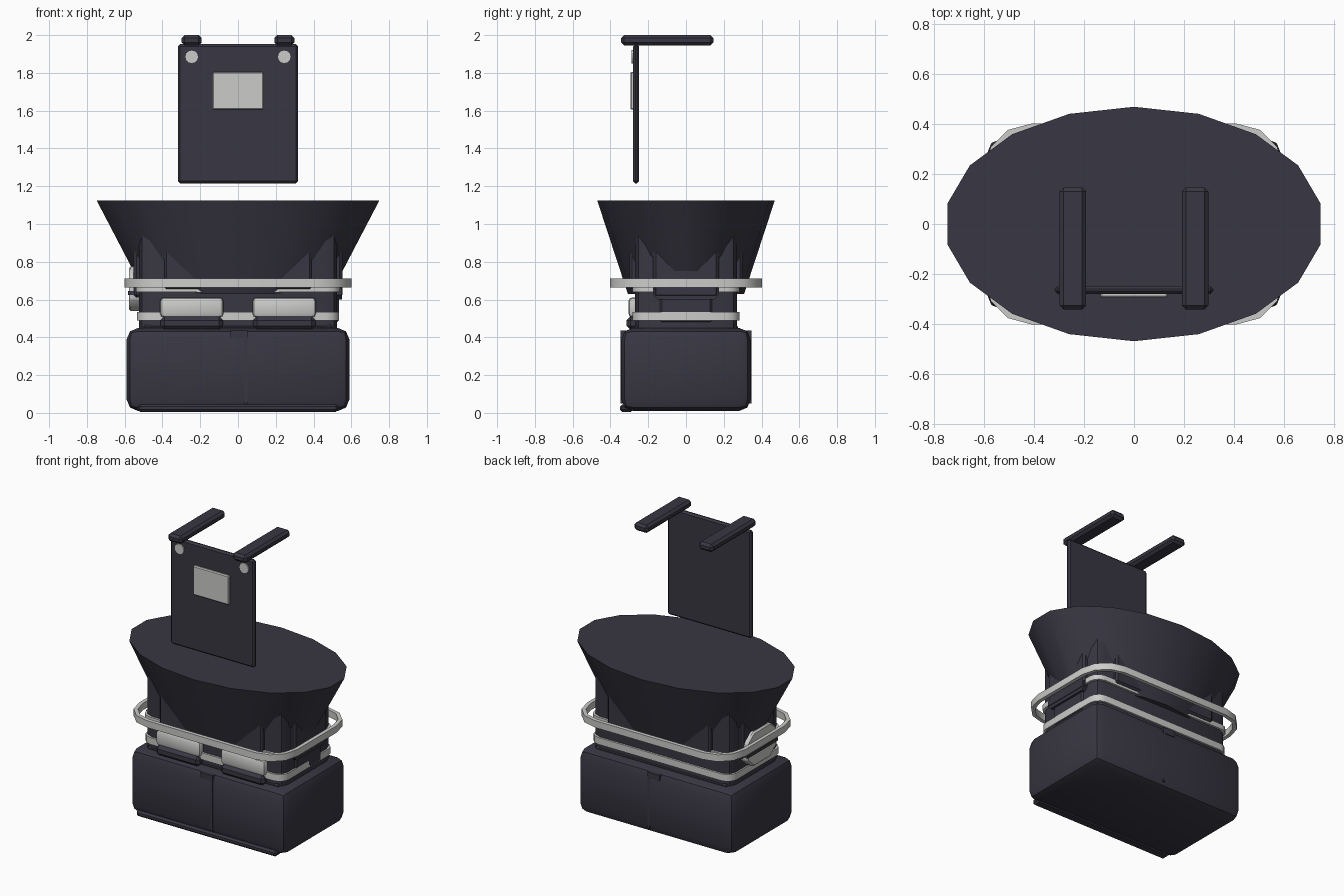
import bpy, bmesh, math

if "Cube" in bpy.data.objects:
    bpy.data.objects.remove(bpy.data.objects["Cube"])


def material(name, rgb):
    m = bpy.data.materials.new(name)
    m.diffuse_color = (*rgb, 1)
    m.use_nodes = True
    m.node_tree.nodes["Principled BSDF"].inputs["Base Color"].default_value = m.diffuse_color
    return m


DARK = material("dark slate", (0.040, 0.037, 0.054))
LIGHT = material("light grey", (0.60, 0.60, 0.59))


def finish(name, bm, mat, bevel=0, segments=1):
    bmesh.ops.recalc_face_normals(bm, faces=bm.faces)
    me = bpy.data.meshes.new(name)
    bm.to_mesh(me)
    bm.free()
    me.materials.append(mat)
    ob = bpy.data.objects.new(name, me)
    bpy.context.collection.objects.link(ob)
    bpy.context.view_layer.objects.active = ob
    ob.select_set(True)
    if bevel:
        mod = ob.modifiers.new("bevel", 'BEVEL')
        mod.width, mod.segments = bevel, segments
        bpy.ops.object.modifier_apply(modifier=mod.name)
    bpy.ops.object.shade_smooth_by_angle(angle=math.radians(35))
    ob.select_set(False)
    return ob


def box(name, x, y, z, mat=DARK, bevel=0, segments=1):
    """Box from (min, max) ranges."""
    bm = bmesh.new()
    bmesh.ops.create_cube(bm, size=1)
    for v in bm.verts:
        v.co = [r[0] if c < 0 else r[1] for c, r in zip(v.co, (x, y, z))]
    return finish(name, bm, mat, bevel, segments)


def prism(name, points, axis, lo, hi, mat=DARK, bevel=0):
    """Extrude a 2D outline along an axis."""
    def place(a, b, c):
        return {'x': (c, a, b), 'y': (a, c, b), 'z': (a, b, c)}[axis]
    bm = bmesh.new()
    ends = [[bm.verts.new(place(a, b, c)) for a, b in points] for c in (lo, hi)]
    n = len(points)
    for e in ends:
        bm.faces.new(e)
    for i in range(n):
        j = (i + 1) % n
        bm.faces.new((ends[0][i], ends[0][j], ends[1][j], ends[1][i]))
    return finish(name, bm, mat, bevel)


def rounded_outline(hx, hy, r, steps):
    pts = []
    for q, (sx, sy) in enumerate(((1, 1), (-1, 1), (-1, -1), (1, -1))):
        for i in range(steps + 1):
            a = math.pi / 2 * (q + i / steps)
            pts.append((sx * (hx - r) + r * math.cos(a), sy * (hy - r) + r * math.sin(a)))
    return pts


def band(name, hx, hy, r, z0, z1, wall, steps=3, mat=LIGHT):
    """Hollow rectangular hoop with rounded corners."""
    bm = bmesh.new()
    outer = rounded_outline(hx, hy, r, steps)
    inner = rounded_outline(hx - wall, hy - wall, r - wall, steps)
    loops = [[bm.verts.new((x, y, z)) for x, y in o]
             for o, z in ((outer, z0), (outer, z1), (inner, z1), (inner, z0))]
    n = len(outer)
    for k in range(4):
        a, b = loops[k], loops[(k + 1) % 4]
        for i in range(n):
            j = (i + 1) % n
            bm.faces.new((a[i], a[j], b[j], b[i]))
    return finish(name, bm, mat)


# Flared oval funnel with closed top
bm = bmesh.new()
levels = []
for z, s in ((0.63, 0.655), (1.125, 1.0)):
    levels.append([bm.verts.new((0.76 * s * math.cos(math.radians(10 + 20 * i)),
                                 0.47 * s * math.sin(math.radians(10 + 20 * i)), z))
                   for i in range(18)])
for i in range(18):
    j = (i + 1) % 18
    bm.faces.new((levels[0][i], levels[0][j], levels[1][j], levels[1][i]))
for lv in levels:
    bm.faces.new(lv)
finish("funnel", bm, DARK)

# Neck with walls that break through the funnel, plus raised wall panels
prism("neck", rounded_outline(0.525, 0.27, 0.06, 2), 'z', 0.42, 0.96)
for s, side in ((-1, "front"), (1, "back")):
    box(side + "_panel", (-0.39, 0.39), sorted((s * 0.2, s * 0.298)), (0.655, 0.88), bevel=0.012)
for s, side in ((-1, "left"), (1, "right")):
    box(side + "_panel", sorted((s * 0.45, s * 0.553)), (-0.175, 0.175), (0.61, 0.87), bevel=0.015)

# Lower body in two overlapping halves with a stepped seam
box("base_body", (-0.59, 0.59), (-0.343, 0.343), (0.01, 0.45), bevel=0.062, segments=2)
for s, side in ((-1, "front"), (1, "back")):
    prism(side + "_seam_tab", [(-0.04, 0.395), (0.035, 0.395), (0.035, 0.05), (0.05, 0.05),
                               (0.05, 0.435), (-0.04, 0.435)],
          'y', *sorted((s * 0.29, s * 0.346)))
box("bottom_lip", (-0.53, 0.53), (-0.35, -0.28), (0.005, 0.045), bevel=0.012)
box("base_collar", (-0.50, 0.50), (-0.275, 0.275), (0.43, 0.465), bevel=0.01)

# Light hoops around the neck
band("outer_hoop", 0.60, 0.403, 0.19, 0.665, 0.712, 0.026)
band("upper_neck_band", 0.54, 0.284, 0.07, 0.64, 0.675, 0.03)
band("lower_neck_band", 0.535, 0.283, 0.07, 0.488, 0.535, 0.03)

# Front pouches: light flap over a dark holder
for s, side in ((-1, "left"), (1, "right")):
    cx = s * 0.245
    box(side + "_pouch_flap", (cx - 0.168, cx + 0.168), (-0.305, -0.25), (0.505, 0.612),
        LIGHT, 0.022, 2)
    box(side + "_pouch_holder", (cx - 0.165, cx + 0.165), (-0.315, -0.25), (0.44, 0.51),
        bevel=0.02)

# Dark pouch on the right wall
box("side_pouch_body", (0.48, 0.535), (-0.14, 0.14), (0.48, 0.62), bevel=0.012)
prism("side_pouch_lid", [(-0.175, 0.66), (-0.175, 0.625), (-0.15, 0.60), (0.15, 0.60),
                         (0.175, 0.625), (0.175, 0.66)], 'x', 0.48, 0.55)

# Light eight-sided plate on the left wall
prism("left_wall_plate", [(-0.16, 0.60), (-0.09, 0.54), (0.09, 0.54), (0.16, 0.60),
                          (0.16, 0.72), (0.09, 0.775), (-0.09, 0.775), (-0.16, 0.72)],
      'x', -0.578, -0.50, LIGHT, 0.01)
box("left_plate_strap", (-0.583, -0.50), (-0.165, 0.165), (0.625, 0.645))

# Floating backboard with light badge plate and round studs
box("backboard", (-0.318, 0.318), (-0.28, -0.248), (1.215, 1.952), bevel=0.012)
box("badge_plate", (-0.135, 0.135), (-0.295, -0.275), (1.605, 1.805), LIGHT, 0.006)
for s, side in ((-1, "left"), (1, "right")):
    cx = s * 0.245
    prism(side + "_stud", [(cx + 0.036 * math.cos(math.tau * i / 12),
                            1.885 + 0.036 * math.sin(math.tau * i / 12)) for i in range(12)],
          'y', -0.288, -0.275, LIGHT)
    # Shoulder bars running back from the board
    box(side + "_shoulder_bar", (cx - 0.053, cx + 0.053), (-0.343, 0.146), (1.946, 2.0),
        bevel=0.016)
